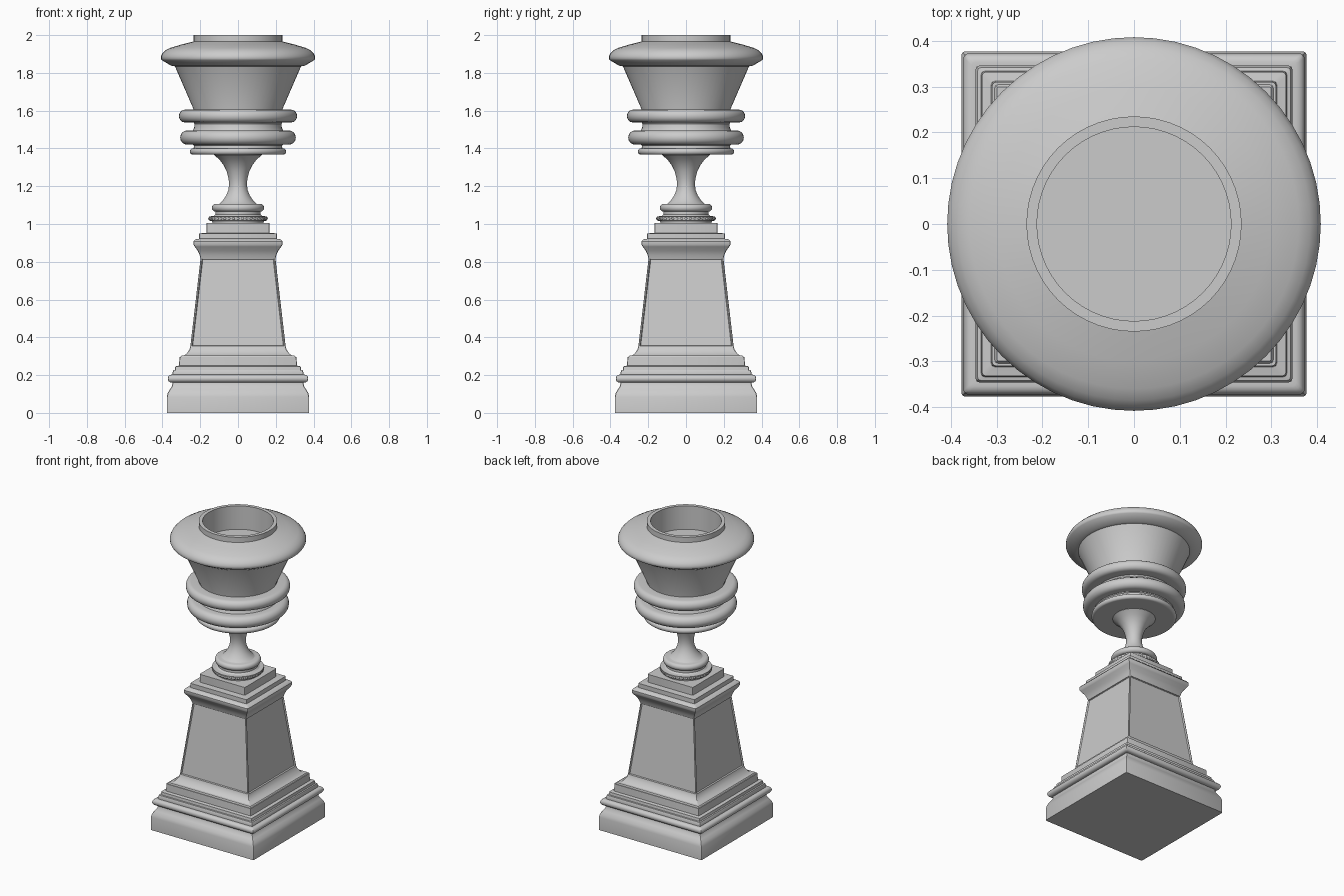
import bpy, bmesh, math
from mathutils import Vector

if "Cube" in bpy.data.objects:
    bpy.data.objects.remove(bpy.data.objects["Cube"])


def finish(bm, name, angle=32):
    bmesh.ops.recalc_face_normals(bm, faces=bm.faces)
    me = bpy.data.meshes.new(name)
    bm.to_mesh(me)
    bm.free()
    ob = bpy.data.objects.new(name, me)
    bpy.context.collection.objects.link(ob)
    bpy.ops.object.select_all(action='DESELECT')
    ob.select_set(True)
    bpy.context.view_layer.objects.active = ob
    bpy.ops.object.shade_smooth_by_angle(angle=math.radians(angle))
    return ob


def loft(profile, section):
    """Stack cross-sections along a (size, z) profile and cap both ends."""
    bm = bmesh.new()
    rings = [[bm.verts.new((x, y, z)) for x, y in section(r)] for r, z in profile]
    n = len(rings[0])
    for a, b in zip(rings, rings[1:]):
        for i in range(n):
            j = (i + 1) % n
            bm.faces.new((a[i], a[j], b[j], b[i]))
    bm.faces.new(rings[0][::-1])
    bm.faces.new(rings[-1])
    return bm


def square(h, c=0.008):
    pts = []
    for k in range(4):
        mid = math.pi / 4 + k * math.pi / 2
        cx = (h - c) * math.copysign(1, math.cos(mid))
        cy = (h - c) * math.copysign(1, math.sin(mid))
        for d in (-45, 0, 45):
            a = mid + math.radians(d)
            pts.append((cx + c * math.cos(a), cy + c * math.sin(a)))
    return pts


def circle(r, n=56):
    return [(r * math.cos(2 * math.pi * i / n), r * math.sin(2 * math.pi * i / n)) for i in range(n)]


def bulge(r_in, r_out, z0, z1, bow, n=8):
    """Rounded moulding: flat ledges with a half-round nose."""
    pts = [(r_in, z0)]
    for i in range(n + 1):
        t = -math.pi / 2 + math.pi * i / n
        pts.append((r_out - bow + bow * math.cos(t), (z0 + z1) / 2 + (z1 - z0) / 2 * math.sin(t)))
    return pts + [(r_in, z1)]


# stepped square base
base = [(.377, 0), (.377, .085), (.372, .105), (.36, .125), (.35, .14), (.346, .16)]
base += bulge(.346, .372, .161, .202, .018)
base += [(.346, .215), (.342, .226), (.334, .228), (.332, .246), (.312, .25), (.31, .297)]
finish(loft(base, square), "pedestal_base")

# tapered shaft with four recessed panels
shaft = [(.305, .296), (.285, .303), (.268, .318), (.257, .335), (.252, .355), (.198, .82)]
bm = loft(shaft, square)
panels = [f for f in bm.faces if f.calc_area() > .1 and abs(f.normal.z) < .5]
bmesh.ops.inset_individual(bm, faces=panels, thickness=.024, depth=0)
bmesh.ops.inset_individual(bm, faces=panels, thickness=.006, depth=-.008)
finish(bm, "pedestal_shaft", 20)

# cornice and top block
cap = [(.198, .815), (.203, .835), (.213, .858), (.229, .88), (.235, .89), (.235, .908),
       (.226, .918), (.206, .922), (.206, .95), (.166, .953), (.166, 1.005)]
finish(loft(cap, square), "pedestal_cornice")

# round collar under the urn
collar = [(.135, 1.0), (.137, 1.015), (.153, 1.018), (.155, 1.04), (.13, 1.042), (.12, 1.05), (.12, 1.066)]
finish(loft(collar, circle), "collar")

# ring of beads round the collar
bm = bmesh.new()
for x, y in circle(.15, 40):
    s = bmesh.ops.create_icosphere(bm, subdivisions=1, radius=.009)
    bmesh.ops.translate(bm, verts=s["verts"], vec=Vector((x, y, 1.029)))
finish(bm, "collar_beads", 60)

# foot disc and waisted stem
stem = bulge(.1, .138, 1.066, 1.106, .018)
stem += [(.098, 1.107), (.08, 1.125), (.063, 1.15), (.051, 1.18), (.047, 1.21), (.05, 1.24),
         (.06, 1.28), (.076, 1.312), (.1, 1.343), (.128, 1.366), (.128, 1.372)]
finish(loft(stem, circle), "urn_stem")

# bowl: three rings, flared body, overhanging rim, open mouth
bowl = bulge(.235, .255, 1.367, 1.4, .015)
bowl += [(.233, 1.415)] + bulge(.24, .306, 1.42, 1.495, .035)
bowl += [(.232, 1.51), (.23, 1.53)] + bulge(.235, .313, 1.538, 1.605, .03)
bowl += [(.235, 1.607), (.334, 1.835)]
bowl += [(.352, 1.837), (.404, 1.868), (.408, 1.875), (.408, 1.888), (.4, 1.904), (.385, 1.919),
         (.36, 1.932), (.3, 1.95), (.235, 1.966), (.235, 2), (.212, 2), (.212, 1.845)]
finish(loft(bowl, circle), "urn_bowl")
